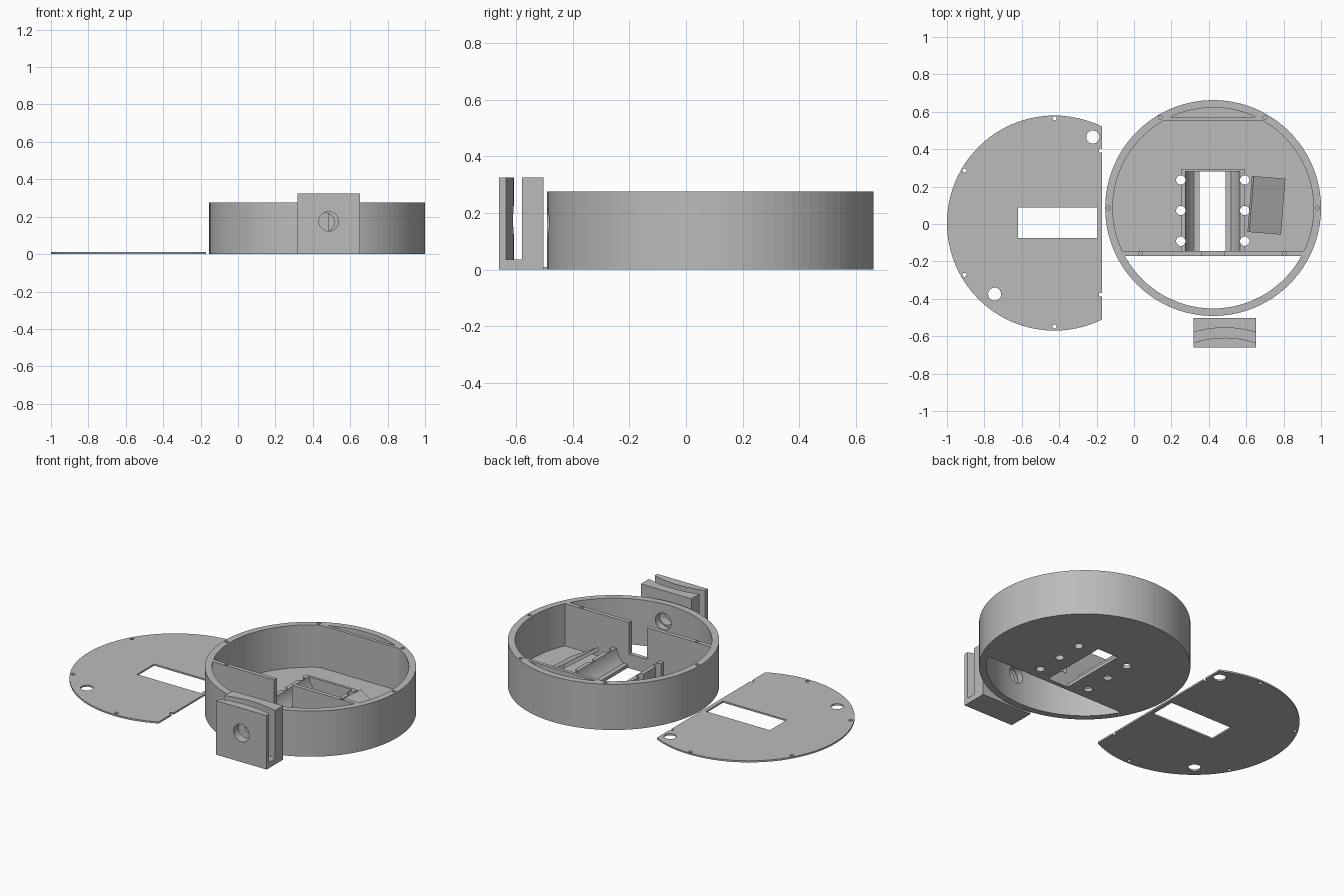
import bpy, math
from math import sin, cos, asin, pi, radians

if "Cube" in bpy.data.objects:
    bpy.data.objects.remove(bpy.data.objects["Cube"])

grey = bpy.data.materials.new("plain_grey")
grey.diffuse_color = (0.5, 0.5, 0.5, 1)
grey.use_nodes = True
grey.node_tree.nodes["Principled BSDF"].inputs["Base Color"].default_value = grey.diffuse_color


def prism(name, pts, z0, z1):
    """Extrude a counter-clockwise xy outline from z0 to z1."""
    n = len(pts)
    verts = [(x, y, z0) for x, y in pts] + [(x, y, z1) for x, y in pts]
    faces = [tuple(range(n - 1, -1, -1)), tuple(range(n, 2 * n))]
    faces += [(i, (i + 1) % n, n + (i + 1) % n, n + i) for i in range(n)]
    me = bpy.data.meshes.new(name)
    me.from_pydata(verts, [], faces)
    me.materials.append(grey)
    ob = bpy.data.objects.new(name, me)
    bpy.context.collection.objects.link(ob)
    return ob


def circle(cx, cy, r, n=24):
    return [(cx + r * cos(2 * pi * i / n), cy + r * sin(2 * pi * i / n)) for i in range(n)]


def rect(x0, y0, x1, y1):
    return [(x0, y0), (x1, y0), (x1, y1), (x0, y1)]


def slice_outline(cx, cy, r, y0, y1, n=36):
    """Part of a disc between the two heights y0 and y1."""
    a, b = (asin(max(-1, min(1, (y - cy) / r))) for y in (y0, y1))
    arc = [(r * cos(a + (b - a) * i / n), cy + r * sin(a + (b - a) * i / n)) for i in range(n + 1)]
    pts = [(cx + x, y) for x, y in arc] + [(cx - x, y) for x, y in reversed(arc)]
    out = []
    for p in pts:
        if not out or math.dist(p, out[-1]) > 1e-5:
            out.append(p)
    if math.dist(out[0], out[-1]) < 1e-5:
        out.pop()
    return out


def y_cylinder(x, z, r, y0, y1, n=32):
    """Round cutter lying along y."""
    ob = prism("cutter", circle(x, -z, r, n), y0, y1)
    for v in ob.data.vertices:
        px, py, pz = v.co
        v.co = (px, pz, -py)
    return ob


def cut(ob, *cutters, op='DIFFERENCE'):
    for c in cutters:
        m = ob.modifiers.new("cut", 'BOOLEAN')
        m.operation, m.solver, m.object = op, 'EXACT', c
        bpy.context.view_layer.objects.active = ob
        bpy.ops.object.modifier_apply(modifier=m.name)
        bpy.data.objects.remove(c)


# round case: main pocket, narrow back pocket, open front segment
CX, CY, R, RI, H, FLOOR = 0.423, 0.0855, 0.577, 0.537, 0.275, 0.02
case = prism("round_case", circle(CX, CY, R, 96), 0, H)
cut(case,
    prism("cutter", slice_outline(CX, CY, RI, -0.145, 0.553), FLOOR, 1),
    prism("cutter", slice_outline(CX, CY, RI, 0.573, 1), FLOOR, 1),
    prism("cutter", slice_outline(CX, CY, RI, -1, -0.17), -1, 1))
# notch in the dividing wall and cable hole in the front wall
cut(case, prism("cutter", rect(0.36, -0.20, 0.48, -0.12), 0.085, 1),
    y_cylinder(0.465, 0.17, 0.05, -0.6, -0.3))
# screw holes in the rim and the dividing wall
for x, y in ((0.14, 0.57), (0.70, 0.57), (-0.135, CY), (0.98, CY), (0.035, -0.158), (0.805, -0.158)):
    cut(case, prism("cutter", circle(x, y, 0.0105, 12), 0.17, 1))

# cradle with a round trough
cradle = prism("cradle", rect(0.25, -0.146, 0.59, 0.295), 0.01, 0.10)
cut(cradle, y_cylinder(0.42, 0.132, 0.149, -0.2, 0.28, 64))
cut(case, prism("cutter", rect(0.35, -0.145, 0.49, 0.28), -1, 0.05))
for x in (0.25, 0.592):
    for y in (0.235, 0.072, -0.092):
        for ob in (case, cradle):
            cut(ob, prism("cutter", circle(x, y, 0.025), -1, 0.2))

# leaning plate on the case floor
plate = prism("leaning_plate", rect(-0.098, -0.15, 0.098, 0.15), -0.01, 0.01)
plate.rotation_euler = (0, radians(30), radians(-4.5))
plate.location = (0.708, 0.10, 0.072)

# thin lid with window, vents and screw holes
LX, LY = -0.425, 0.005
lid = prism("lid", [(min(x, -0.165), y) for x, y in circle(LX, LY, 0.575, 96)
                    if x < -0.165] , 0, 0.01)
cut(lid, prism("cutter", rect(-0.62, -0.075, -0.195, 0.088), -1, 1))
for x, y, r in ((-0.22, 0.465, 0.035), (-0.745, -0.375, 0.035), (-0.425, 0.565, 0.011),
                (-0.425, -0.548, 0.011), (-0.907, 0.286, 0.011), (-0.907, -0.272, 0.011),
                (-0.177, 0.392, 0.011), (-0.177, -0.378, 0.011)):
    cut(lid, prism("cutter", circle(x, y, r), -1, 1))

# clip block with a curved slot and a round hole
clip = prism("clip_block", rect(0.317, -0.66, 0.653, -0.503), 0, 0.325)
angles = [radians(60 + 60 * i / 24) for i in range(25)]
ring = [(0.485 + r * cos(a), -1.135 + r * sin(a))
        for r, seq in ((0.58, angles), (0.527, angles[::-1])) for a in seq]
cut(clip, prism("cutter", ring, 0.035, 1), y_cylinder(0.485, 0.175, 0.052, -0.8, -0.4))
